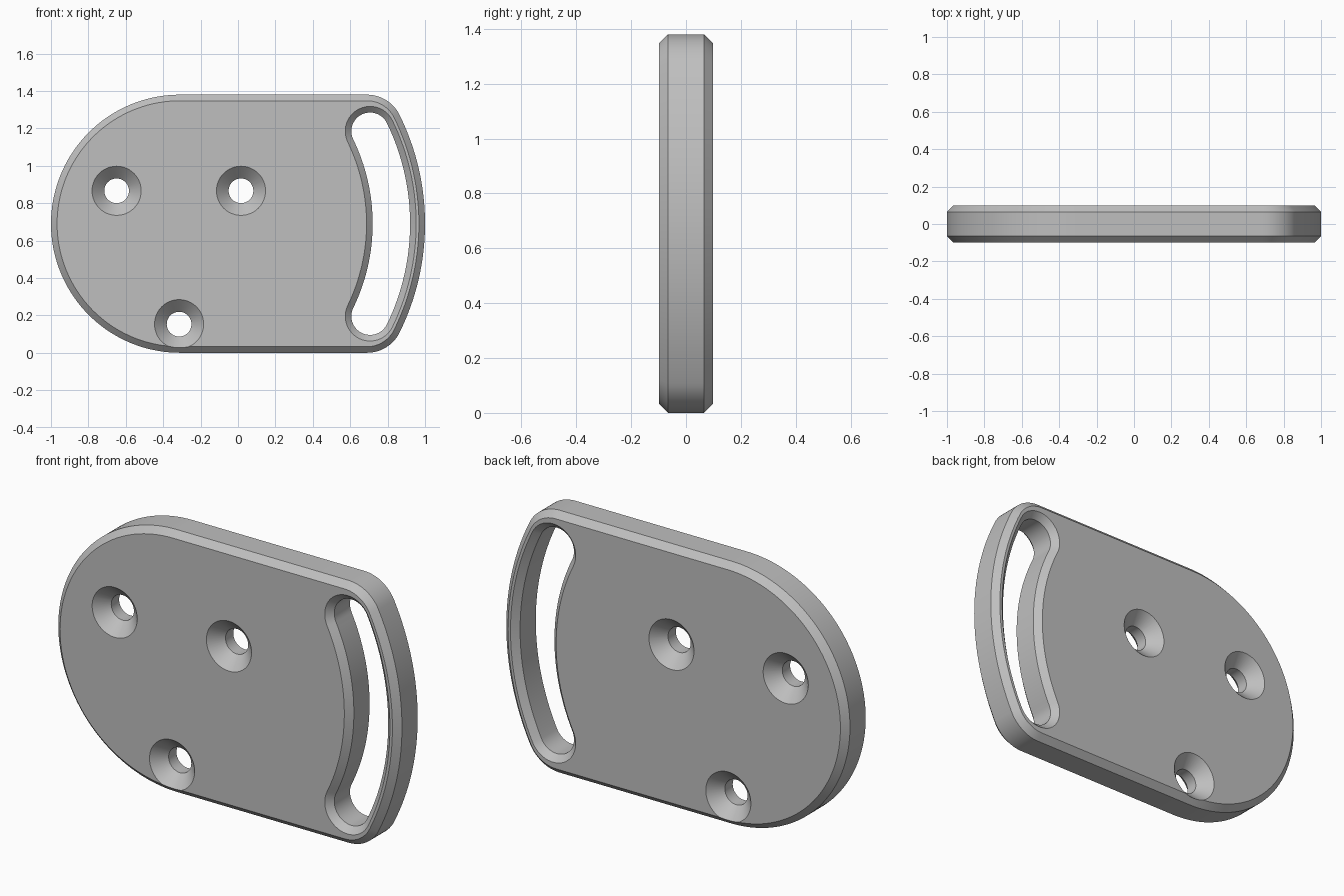
import bpy, bmesh
from math import sin, cos, pi, atan2

if "Cube" in bpy.data.objects:
    bpy.data.objects.remove(bpy.data.objects["Cube"])

PX, PZ = -0.31, 0.69      # pivot shared by all the large arcs
HALF = 0.098              # half thickness
C = 0.0327                # chamfer size

grey = bpy.data.materials.new("plain grey")
grey.diffuse_color = (0.52, 0.52, 0.52, 1)
grey.use_nodes = True
grey.node_tree.nodes["Principled BSDF"].inputs["Base Color"].default_value = (0.52, 0.52, 0.52, 1)


def arc(cx, cz, r, a0, a1, n):
    return [(cx + r * cos(a0 + (a1 - a0) * i / n),
             cz + r * sin(a0 + (a1 - a0) * i / n)) for i in range(n + 1)]


def plate_outline(grow):
    """Round left end, straight top and bottom, bowed right end."""
    cr, half_h = 0.194, 0.496
    cx = PX + 1.0
    t = atan2(half_h, 1.0)
    return (arc(PX, PZ, 1.31 + grow, -t, t, 32)
            + arc(cx, PZ + half_h, cr + grow, t, pi / 2, 12)[1:]
            + arc(PX, PZ, 0.69 + grow, pi / 2, 3 * pi / 2, 72)
            + arc(cx, PZ - half_h, cr + grow, -pi / 2, -t, 12)[:-1])


def slot_outline(grow):
    """Curved slot with round ends."""
    r, mid, t = 0.1 + grow, 1.13, 0.453
    ex, ez = PX + mid * cos(t), mid * sin(t)
    return (arc(PX, PZ, mid + r, -t, t, 32)
            + arc(ex, PZ + ez, r, t, t + pi, 24)[1:-1]
            + arc(PX, PZ, mid - r, t, -t, 32)
            + arc(ex, PZ - ez, r, pi - t, 2 * pi - t, 24)[1:-1])


def loft(name, outline, stations):
    """Solid through the outline, grown by each amount at each depth."""
    bm = bmesh.new()
    rings = [[bm.verts.new((x, y, z)) for x, z in outline(g)] for y, g in stations]
    n = len(rings[0])
    for a, b in zip(rings, rings[1:]):
        for i in range(n):
            j = (i + 1) % n
            bm.faces.new((a[i], a[j], b[j], b[i]))
    bm.faces.new(rings[0])
    bm.faces.new(rings[-1])
    bmesh.ops.recalc_face_normals(bm, faces=bm.faces)
    mesh = bpy.data.meshes.new(name)
    bm.to_mesh(mesh)
    bm.free()
    mesh.materials.append(grey)
    ob = bpy.data.objects.new(name, mesh)
    bpy.context.collection.objects.link(ob)
    return ob


def flared(depth):
    """Stations for a cutter that widens at 45 degrees past both faces."""
    out, inner, extra = HALF + 0.02, HALF - depth, depth + 0.02
    return [(-out, extra), (-inner, 0), (inner, 0), (out, extra)]


# Chamfered plate
plate = loft("mounting_plate", plate_outline,
             [(-HALF, -C), (C - HALF, 0), (HALF - C, 0), (HALF, -C)])

# Cutters: chamfered slot and three holes countersunk on both faces
cutters = [loft("slot_cutter", slot_outline, flared(C))]
for x, z in [(-0.649, 0.866), (0.016, 0.866), (-0.315, 0.153)]:
    cutters.append(loft("hole_cutter",
                        lambda g, x=x, z=z: arc(x, z, 0.066 + g, 0, 2 * pi, 48)[:-1],
                        flared(2 * C)))

for cutter in cutters:
    cutter.hide_render = True
    mod = plate.modifiers.new("cut", 'BOOLEAN')
    mod.operation = 'DIFFERENCE'
    mod.solver = 'EXACT'
    mod.object = cutter

# Apply the cuts and drop the cutters
bpy.context.view_layer.update()
evaluated = plate.evaluated_get(bpy.context.evaluated_depsgraph_get())
cut_mesh = bpy.data.meshes.new_from_object(evaluated)
plate.modifiers.clear()
plate.data = cut_mesh
for cutter in cutters:
    bpy.data.objects.remove(cutter)

bpy.ops.object.select_all(action='DESELECT')
plate.select_set(True)
bpy.context.view_layer.objects.active = plate
bpy.ops.object.shade_smooth_by_angle(angle=pi / 6)
